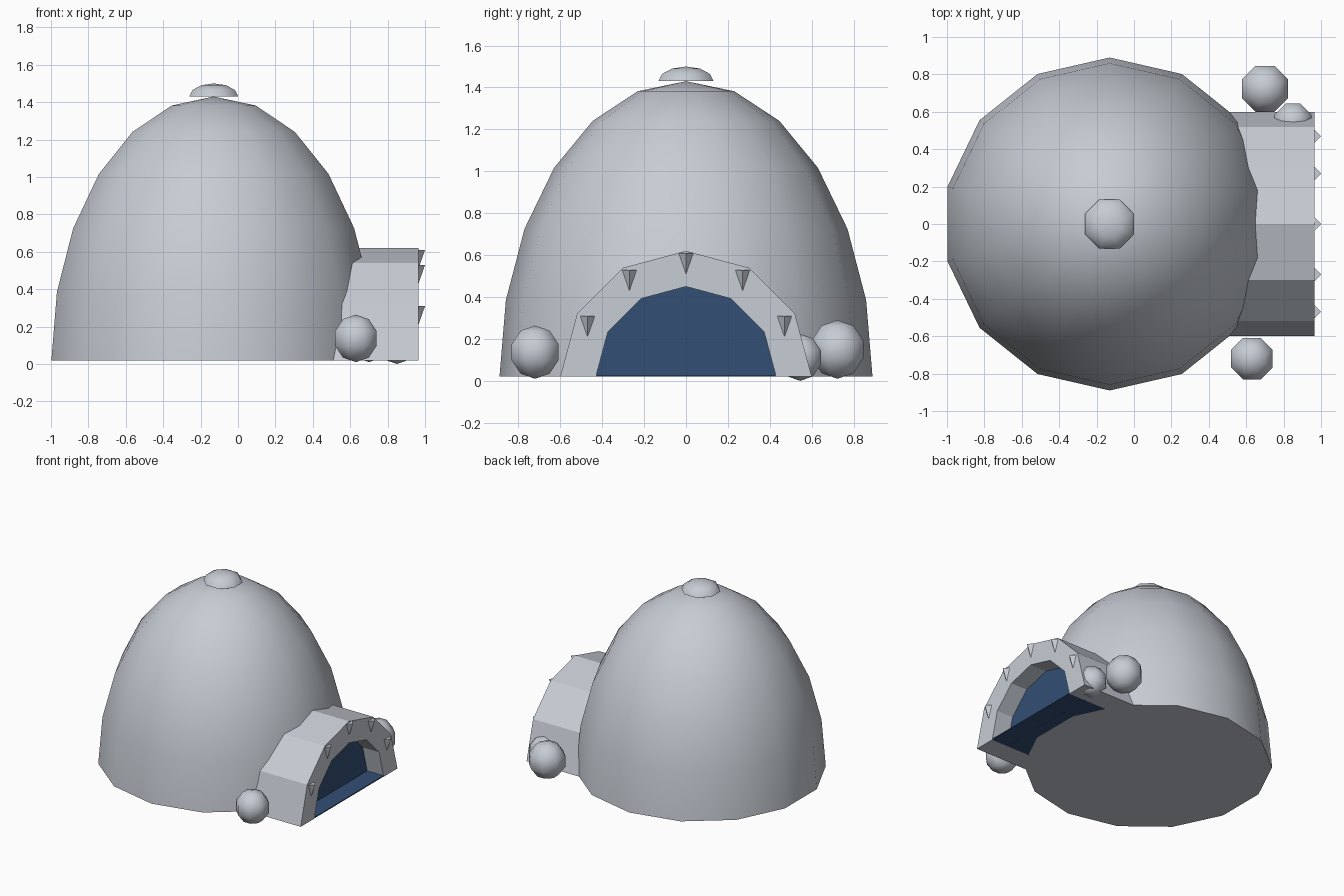
import bpy, bmesh, math

if "Cube" in bpy.data.objects:
    bpy.data.objects.remove(bpy.data.objects["Cube"])


def make_material(name, rgb):
    mat = bpy.data.materials.new(name)
    mat.diffuse_color = (*rgb, 1.0)
    mat.use_nodes = True
    mat.node_tree.nodes["Principled BSDF"].inputs["Base Color"].default_value = mat.diffuse_color
    return mat


SNOW = make_material("pale snow", (0.57, 0.605, 0.66))
BLUE = make_material("deep blue", (0.033, 0.077, 0.178))


def finish(bm, name, mat, smooth_angle=None):
    bmesh.ops.recalc_face_normals(bm, faces=bm.faces)
    mesh = bpy.data.meshes.new(name)
    bm.to_mesh(mesh)
    bm.free()
    obj = bpy.data.objects.new(name, mesh)
    bpy.context.collection.objects.link(obj)
    mesh.materials.append(mat)
    if smooth_angle:
        bpy.ops.object.select_all(action='DESELECT')
        obj.select_set(True)
        bpy.context.view_layer.objects.active = obj
        bpy.ops.object.shade_smooth_by_angle(angle=math.radians(smooth_angle))
    return obj


def half_ellipsoid(name, center, radius, height, sides, rings, start, angle):
    """Closed upper half of an ellipsoid with a flat base."""
    cx, cy, cz = center
    bm = bmesh.new()
    loops = []
    for i in range(rings):
        t = math.pi / 2 * i / rings
        r, z = radius * math.cos(t), cz + height * math.sin(t)
        loops.append([bm.verts.new((cx + r * math.cos(start + math.tau * k / sides),
                                    cy + r * math.sin(start + math.tau * k / sides), z))
                      for k in range(sides)])
    top = bm.verts.new((cx, cy, cz + height))
    bm.faces.new(loops[0])
    for k in range(sides):
        n = (k + 1) % sides
        for a, b in zip(loops, loops[1:]):
            bm.faces.new((a[k], a[n], b[n], b[k]))
        bm.faces.new((loops[-1][k], loops[-1][n], top))
    return finish(bm, name, SNOW, angle)


def arch(radius):
    """Six-segment half circle in the y-z plane."""
    return [(radius * math.cos(math.pi * i / 6), 0.02 + radius * math.sin(math.pi * i / 6))
            for i in range(7)]


def extrude_x(name, profile, x0, x1, mat):
    """Closed prism of a y-z profile between two x positions."""
    bm = bmesh.new()
    face = bm.faces.new([bm.verts.new((x0, y, z)) for y, z in profile])
    ext = bmesh.ops.extrude_face_region(bm, geom=[face], use_keep_orig=True)
    moved = [v for v in ext["geom"] if isinstance(v, bmesh.types.BMVert)]
    bmesh.ops.translate(bm, verts=moved, vec=(x1 - x0, 0, 0))
    return finish(bm, name, mat)


# Dome and its cap
half_ellipsoid("dome", (-0.13, 0, 0.02), 0.89, 1.41, 14, 6, math.pi / 2, 40)
half_ellipsoid("dome_cap", (-0.13, 0, 1.43), 0.142, 0.07, 8, 3, math.pi / 8, 60)

# Entrance tunnel: thick arch with a recessed blue doorway and a blue floor
extrude_x("entrance_tunnel", arch(0.6) + arch(0.43)[::-1], 0.45, 0.965, SNOW)
extrude_x("doorway", arch(0.432), 0.815, 0.823, BLUE)
extrude_x("entrance_floor", [(-0.43, 0.021), (0.43, 0.021), (0.43, 0.029), (-0.43, 0.029)],
          0.45, 0.964, BLUE)

# Icicles hanging on the tunnel front
for i, (y, top) in enumerate([(-0.47, 0.31), (-0.27, 0.53), (0, 0.61), (0.27, 0.53), (0.47, 0.31)]):
    bpy.ops.mesh.primitive_cone_add(vertices=4, radius1=0, radius2=0.035, depth=0.1,
                                    location=(0.965, y, top - 0.05))
    icicle = bpy.context.object
    icicle.name = f"icicle_{i + 1}"
    icicle.data.materials.append(SNOW)

# Snowballs beside the entrance
for i, (loc, r) in enumerate([((0.63, -0.72, 0.137), 0.127),
                              ((0.70, 0.723, 0.15), 0.14),
                              ((0.85, 0.545, 0.112), 0.112)]):
    bpy.ops.mesh.primitive_uv_sphere_add(segments=8, ring_count=5, radius=r, location=loc,
                                         rotation=(0, 0, math.pi / 8))
    ball = bpy.context.object
    ball.name = f"snowball_{i + 1}"
    ball.data.materials.append(SNOW)
    bpy.ops.object.shade_smooth()
